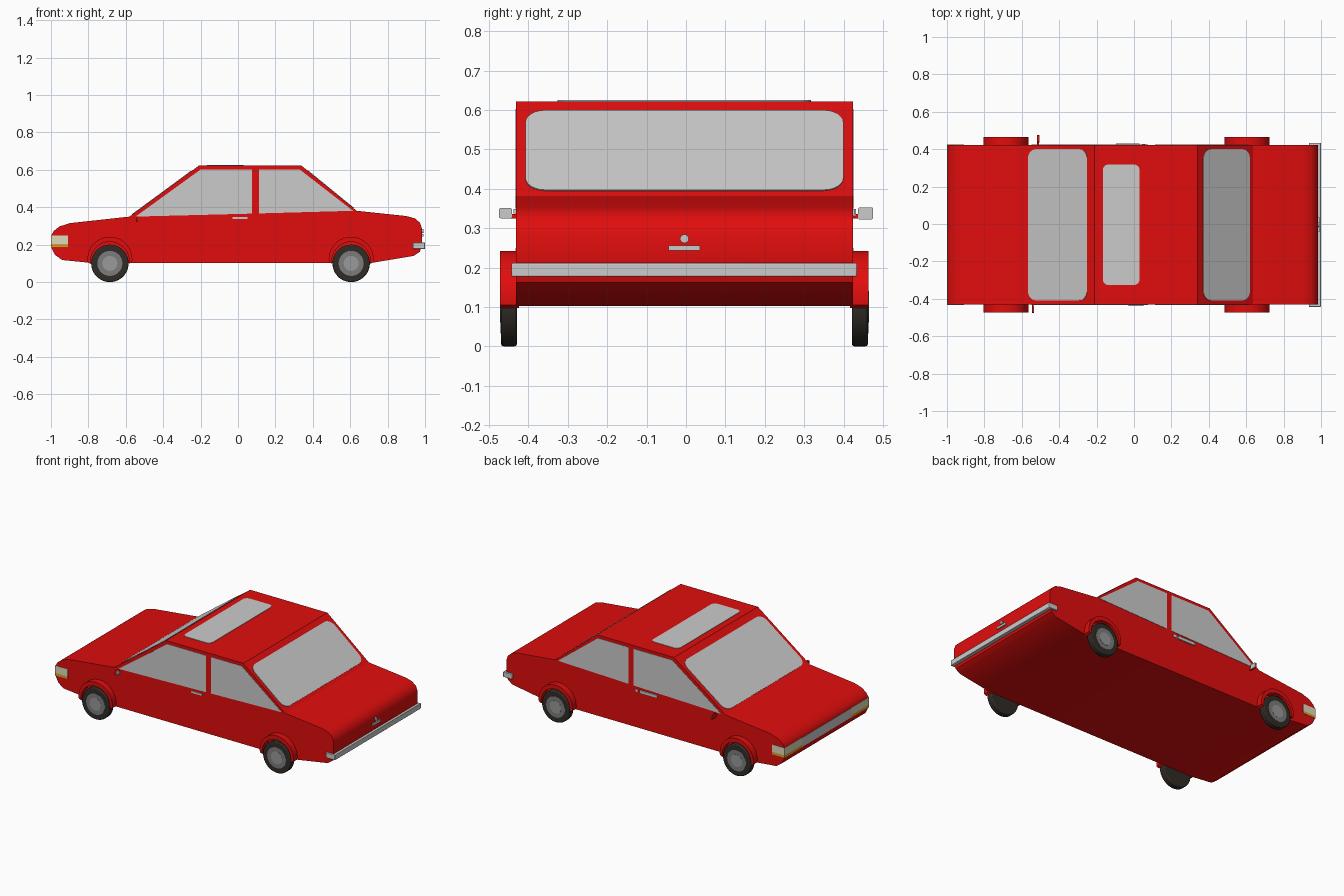
import bpy, bmesh, math
from mathutils import Vector

if "Cube" in bpy.data.objects:
    bpy.data.objects.remove(bpy.data.objects["Cube"])

CY = -0.004   # centre line of the body
HW = 0.4275   # half width of the body


def material(name, rgb):
    m = bpy.data.materials.new(name)
    m.diffuse_color = (*rgb, 1)
    m.use_nodes = True
    m.node_tree.nodes["Principled BSDF"].inputs["Base Color"].default_value = m.diffuse_color
    return m


RED = material("red_paint", (0.75, 0.004, 0.004))
RUBBER = material("rubber", (0.03, 0.025, 0.02))
RIM = material("rim_grey", (0.2, 0.2, 0.2))
HUB = material("hub_grey", (0.32, 0.32, 0.32))
CREAM = material("cream_lens", (0.75, 0.7, 0.5))
AMBER = material("amber_lens", (0.65, 0.38, 0.02))


def extrude(name, ring, offset, mat=None, angle=30, bevel=0):
    """Close a ring of 3D points into a face and extrude it by offset."""
    bm = bmesh.new()
    face = bm.faces.new([bm.verts.new(p) for p in ring])
    out = bmesh.ops.extrude_face_region(bm, geom=[face], use_keep_orig=True)
    moved = [g for g in out["geom"] if isinstance(g, bmesh.types.BMVert)]
    bmesh.ops.translate(bm, vec=Vector(offset), verts=moved)
    bmesh.ops.recalc_face_normals(bm, faces=bm.faces)
    me = bpy.data.meshes.new(name)
    bm.to_mesh(me)
    bm.free()
    ob = bpy.data.objects.new(name, me)
    bpy.context.collection.objects.link(ob)
    if mat:
        me.materials.append(mat)
    if bevel:
        b = ob.modifiers.new("bevel", "BEVEL")
        b.width, b.segments = bevel, 2
    bpy.ops.object.select_all(action="DESELECT")
    ob.select_set(True)
    bpy.context.view_layer.objects.active = ob
    bpy.ops.object.shade_smooth_by_angle(angle=math.radians(angle))
    return ob


def prism(name, pts, y0, y1, mat=None, **kw):
    return extrude(name, [(x, y0, z) for x, z in pts], (0, y1 - y0, 0), mat, **kw)


def box(name, x, y, z, mat=None, **kw):
    pts = [(x[0], z[0]), (x[1], z[0]), (x[1], z[1]), (x[0], z[1])]
    return prism(name, pts, y[0], y[1], mat, **kw)


def arc(cx, cz, r, a0, a1, n):
    return [(cx + r * math.cos(math.radians(a0 + (a1 - a0) * i / n)),
             cz + r * math.sin(math.radians(a0 + (a1 - a0) * i / n))) for i in range(n + 1)]


def rounded_rect(u0, u1, v0, v1, r):
    pts = []
    for cu, cv, a in ((u1 - r, v1 - r, 0), (u0 + r, v1 - r, 90),
                      (u0 + r, v0 + r, 180), (u1 - r, v0 + r, 270)):
        pts += arc(cu, cv, r, a, a + 90, 6)
    return pts


def glass(name, a, b, half, r):
    """Rounded pane lying on the body slope between profile points a and b."""
    a, b = Vector((a[0], 0, a[1])), Vector((b[0], 0, b[1]))
    d = (b - a).normalized()
    n = Vector((-d.z, 0, d.x))
    ring = [a + d * u + Vector((0, CY + v, 0)) - n * 0.003
            for u, v in rounded_rect(0, (b - a).length, -half, half, r)]
    extrude(name, ring, n * 0.006)


# Body shell from its side profile
body = [(-0.998, 0.185), (-0.998, 0.25), (-0.985, 0.273), (-0.955, 0.297), (-0.9, 0.315),
        (-0.58, 0.35), (-0.21, 0.622), (0.34, 0.622), (0.635, 0.381),
        (0.90, 0.353), (0.945, 0.341), (0.973, 0.317), (0.984, 0.285),
        (0.984, 0.195), (0.972, 0.162), (0.94, 0.14), (0.71, 0.102),
        (-0.78, 0.102), (-0.94, 0.118), (-0.978, 0.145)]
prism("body", body, CY - HW, CY + HW, RED, angle=32)


def on_slope(p, q, x):
    return (x, p[1] + (q[1] - p[1]) * (x - p[0]) / (q[0] - p[0]))


# Windscreen, rear window and sunroof
p, q = body[5], body[6]
glass("windscreen", on_slope(p, q, -0.565), on_slope(p, q, -0.25), 0.404, 0.05)
p, q = body[7], body[8]
glass("rear_window", on_slope(p, q, 0.37), on_slope(p, q, 0.618), 0.404, 0.05)
glass("sunroof", (-0.167, 0.622), (0.03, 0.622), 0.322, 0.03)

front_pane = [(-0.548, 0.35), (-0.2, 0.602), (0.075, 0.602), (0.075, 0.366)]
rear_pane = [(0.112, 0.367), (0.112, 0.602), (0.33, 0.602), (0.615, 0.381)]

for s, side in ((-1, "right"), (1, "left")):
    def y(d):
        return CY + s * d

    # Side windows
    prism("front_side_window_" + side, front_pane, y(HW - 0.01), y(HW + 0.002))
    prism("rear_side_window_" + side, rear_pane, y(HW - 0.01), y(HW + 0.002))

    # Wheels and arches
    for cx, end in ((-0.685, "front"), (0.605, "rear")):
        tag = end + "_" + side
        prism("tyre_" + tag, arc(cx, 0.1, 0.1, 0, 352.5, 47), y(0.425), y(0.466), RUBBER, bevel=0.006)
        prism("rim_" + tag, arc(cx, 0.1, 0.067, 0, 350, 35), y(0.45), y(0.4675), RIM)
        prism("hub_" + tag, arc(cx, 0.1, 0.04, 0, 350, 35), y(0.45), y(0.4685), HUB)
        outer = arc(cx, 0.122, 0.12, -8, 188, 28)
        inner = arc(cx, 0.112, 0.103, 188, -8, 28)
        prism("wheel_arch_" + tag, outer + inner, y(0.42), y(0.468), RED)

    # Headlights with indicator strip
    ys = (y(0.25), y(HW + 0.002))
    box("headlight_" + side, (-1, -0.91), ys, (0.203, 0.25), CREAM)
    box("indicator_" + side, (-1, -0.91), ys, (0.187, 0.203), AMBER)

# Front grille
box("grille", (-1, -0.95), (CY - 0.25, CY + 0.25), (0.189, 0.248))

# Rear bumper, boot handle and lock
box("rear_bumper", (0.935, 1.0), (-0.443, 0.434), (0.177, 0.211), bevel=0.003)
box("boot_handle", (0.975, 0.992), (-0.044, 0.036), (0.243, 0.256))
lock = [(0.975, CY + u, 0.273 + v) for u, v in arc(0, 0, 0.011, 0, 345, 23)]
extrude("boot_lock", lock, (0.016, 0, 0))

# Door handles
box("door_handle_right", (-0.03, 0.05), (CY - HW - 0.006, -0.42), (0.337, 0.349))
box("door_handle_left", (-0.095, 0.03), (0.42, CY + HW + 0.008), (0.33, 0.349))
box("door_lock_left", (0.042, 0.062), (0.42, CY + HW + 0.004), (0.332, 0.348))

# Door mirrors: stalk, shell and mirror glass
for side, x, y0, y1, root, z0, z1 in (("right", -0.54, -0.475, -0.442, -0.42, 0.325, 0.351),
                                      ("left", -0.512, 0.437, 0.475, 0.415, 0.322, 0.353)):
    shape = rounded_rect(y0, y1, z0, z1, 0.005)
    extrude("mirror_shell_" + side, [(x - 0.006, u, v) for u, v in shape], (0.009, 0, 0), RED)
    extrude("mirror_glass_" + side, [(x + 0.003, u, v) for u, v in shape], (0.003, 0, 0))
    ys = sorted((root, (y0 + y1) / 2))
    box("mirror_stalk_" + side, (x - 0.006, x + 0.003), ys, (0.324, 0.336), RED)
